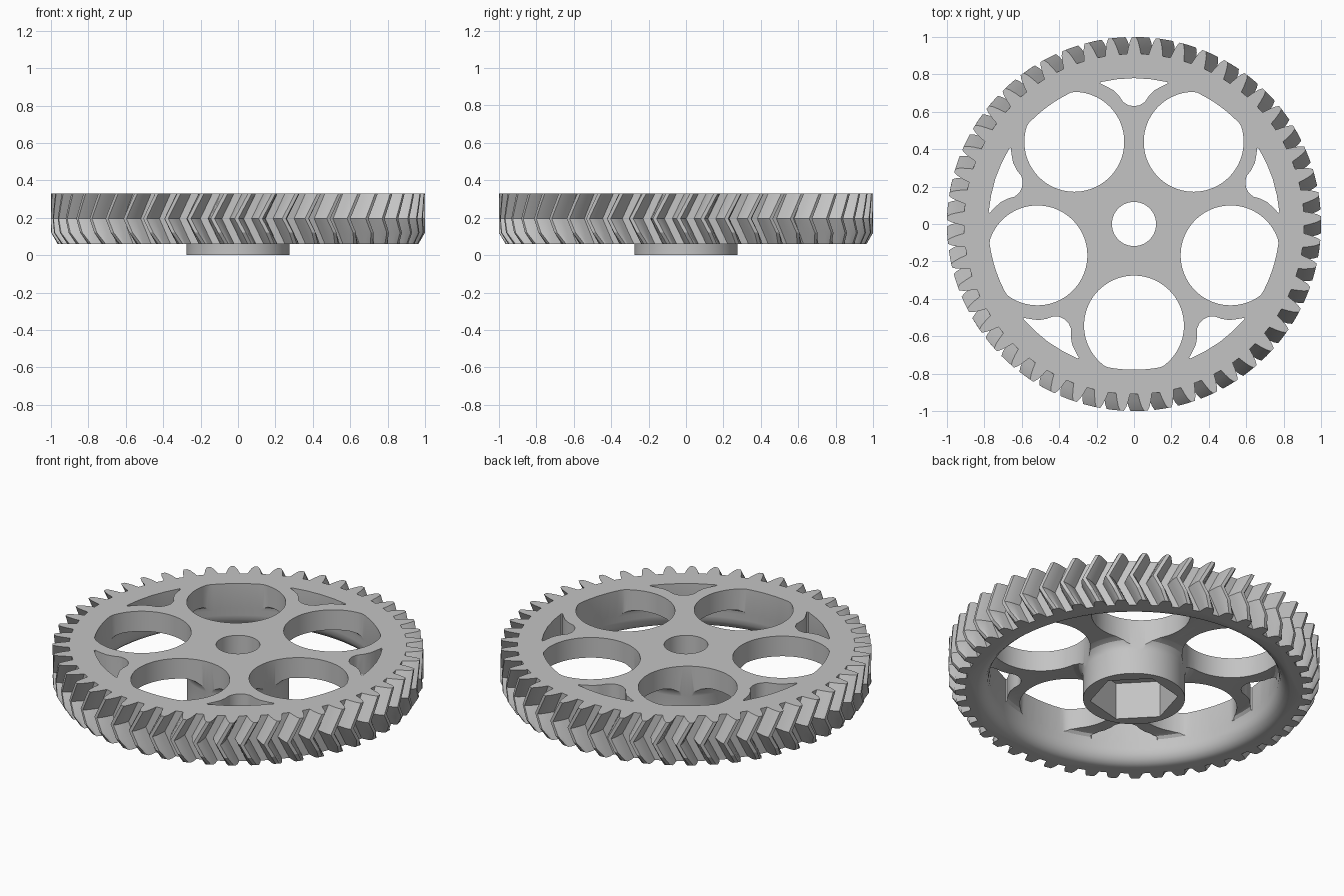
import bpy, bmesh
from math import sin, cos, pi, radians, hypot

if "Cube" in bpy.data.objects:
    bpy.data.objects.remove(bpy.data.objects["Cube"], do_unlink=True)

TEETH = 49
PITCH = 2 * pi / TEETH
BOTTOM, MIDDLE, TOP = 0.06, 0.195, 0.33
TWIST = -0.072
RIM = 0.78

grey = bpy.data.materials.new("light_grey")
grey.use_nodes = True
grey.diffuse_color = (0.55, 0.55, 0.55, 1)
grey.node_tree.nodes["Principled BSDF"].inputs["Base Color"].default_value = grey.diffuse_color


def loft(name, rings, closed=False):
    """Skin a stack of equal rings; cap the ends, or join last to first."""
    bm = bmesh.new()
    loops = [[bm.verts.new(p) for p in ring] for ring in rings]
    pairs = list(zip(loops, loops[1:]))
    if closed:
        pairs.append((loops[-1], loops[0]))
    else:
        bm.faces.new(loops[0])
        bm.faces.new(loops[-1])
    for a, b in pairs:
        n = len(a)
        for i in range(n):
            j = (i + 1) % n
            bm.faces.new((a[i], a[j], b[j], b[i]))
    bmesh.ops.recalc_face_normals(bm, faces=bm.faces)
    mesh = bpy.data.meshes.new(name)
    bm.to_mesh(mesh)
    bm.free()
    mesh.materials.append(grey)
    obj = bpy.data.objects.new(name, mesh)
    bpy.context.collection.objects.link(obj)
    return obj


def circle(r, z, n=96, turn=0.0):
    return [(r * cos(turn + 2 * pi * i / n), r * sin(turn + 2 * pi * i / n), z)
            for i in range(n)]


def prism(name, outline, z0=-0.1, z1=0.5):
    return loft(name, [[(x, y, z) for x, y in outline] for z in (z0, z1)])


def combine(target, tool, operation):
    mod = target.modifiers.new(operation, "BOOLEAN")
    mod.operation = operation
    mod.solver = "EXACT"
    mod.object = tool
    bpy.context.view_layer.objects.active = target
    bpy.ops.object.modifier_apply(modifier=mod.name)
    bpy.data.objects.remove(tool, do_unlink=True)


# Herringbone toothed disc, chamfered at the lower tips
half_tooth = [(0.32, 0.91), (0.25, 0.945), (0.17, 0.978), (0.08, 1.0)]
tooth = [(-a, r) for a, r in half_tooth] + [(a, r) for a, r in reversed(half_tooth)]


def tooth_ring(z):
    lean = TWIST * (1 - abs(z - MIDDLE) / (TOP - MIDDLE))
    limit = min(1.0, 0.965 + (z - BOTTOM) * 0.6)
    ring = []
    for i in range(TEETH):
        for a, r in tooth:
            angle = pi / 2 + (i + a) * PITCH + lean
            r = min(r, limit)
            ring.append((r * cos(angle), r * sin(angle), z))
    return ring


gear = loft("herringbone_gear", [tooth_ring(z) for z in (BOTTOM, 0.12, MIDDLE, 0.26, TOP)])

# Hollow underside with rounded rim
cavity = [(0.2, -0.05), (0.2, 0.21), (0.74, 0.21), (0.765, 0.204), (0.778, 0.19),
          (0.782, 0.17), (0.782, 0.14), (0.788, 0.11), (0.802, 0.085),
          (0.822, 0.068), (0.85, 0.058), (0.85, -0.05)]
combine(gear, loft("cavity", [circle(r, z) for r, z in cavity], closed=True), "DIFFERENCE")

# Hub flaring into the web
hub = [(0.275, 0), (0.275, 0.15), (0.281, 0.178), (0.297, 0.198), (0.325, 0.209),
       (0.35, 0.213), (0.35, 0.26)]
combine(gear, loft("hub", [circle(r, z) for r, z in hub]), "UNION")

# Five large round windows flattened against the rim, five small ones between
half_pocket = [(0.03, 0.635), (0.058, 0.652), (0.08, 0.685), (0.11, 0.715),
               (0.15, 0.737), (0.182, 0.752), (0.178, 0.759), (0.09, 0.774)]
pocket = ([(0, 0.63)] + half_pocket + [(0, RIM)]
          + [(-x, y) for x, y in reversed(half_pocket)])

window = []
for x, y, _ in circle(0.267, 0, 80):
    y -= 0.543
    fit = min(1, 0.779 / hypot(x, y))
    window.append((x * fit, y * fit))

for i in range(5):
    c, s = cos(i * 2 * pi / 5), sin(i * 2 * pi / 5)
    for outline in (window, pocket):
        turned = [(x * c - y * s, x * s + y * c) for x, y in outline]
        combine(gear, prism("window_cutter", turned), "DIFFERENCE")

# Shaft bore and hexagonal socket below
combine(gear, loft("bore", [circle(0.118, z, 64) for z in (-0.1, 0.5)]), "DIFFERENCE")
combine(gear, loft("hex_socket", [circle(0.238, z, 6, radians(14)) for z in (-0.1, 0.22)]),
        "DIFFERENCE")

bpy.ops.object.select_all(action="DESELECT")
gear.select_set(True)
bpy.context.view_layer.objects.active = gear
bpy.ops.object.shade_smooth_by_angle(angle=radians(28))
